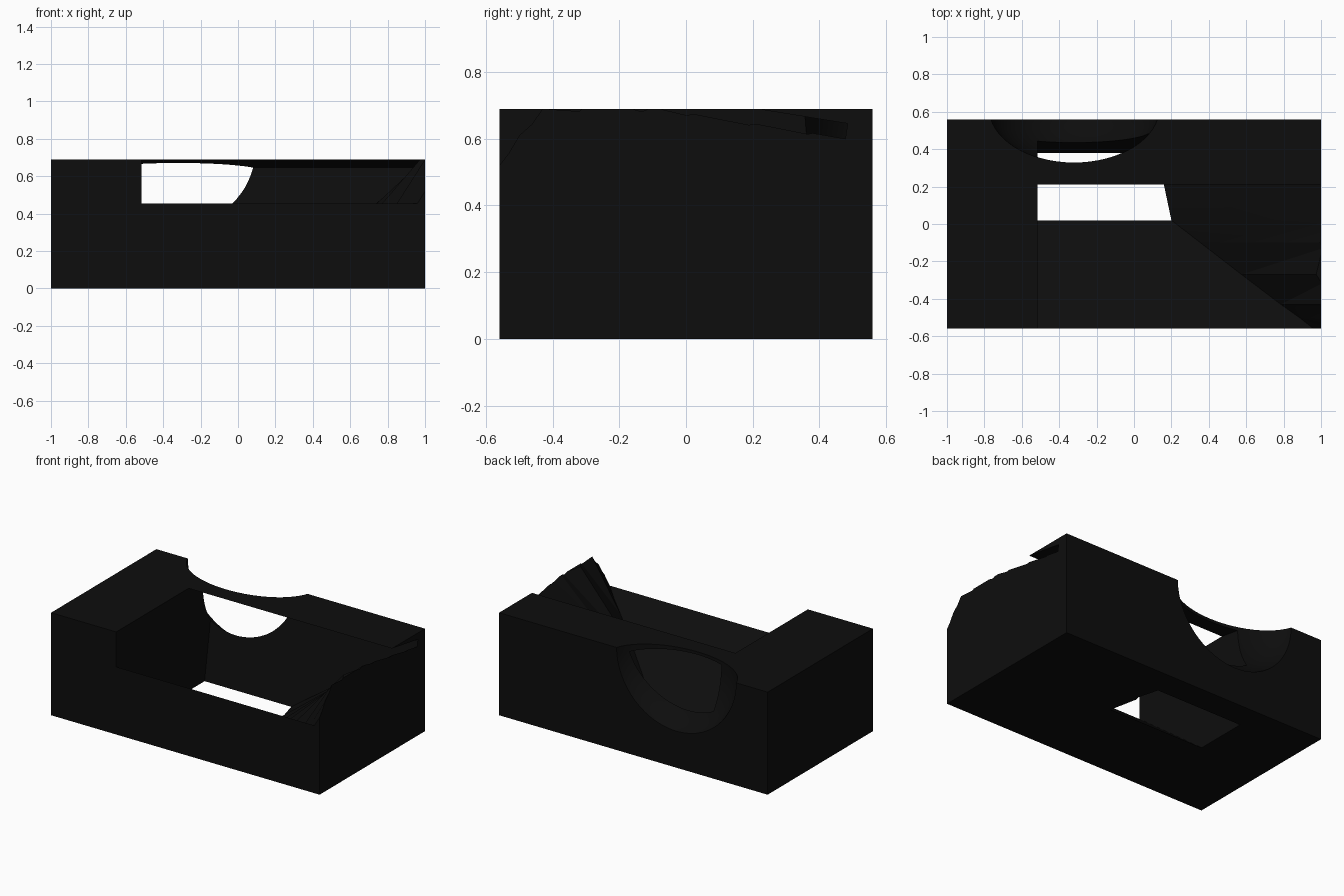
import bpy, bmesh
from mathutils import Vector

if "Cube" in bpy.data.objects:
    bpy.data.objects.remove(bpy.data.objects["Cube"])

black = bpy.data.materials.new("black")
black.diffuse_color = (0.004, 0.004, 0.004, 1)
black.use_nodes = True
black.node_tree.nodes["Principled BSDF"].inputs["Base Color"].default_value = black.diffuse_color


def add_object(name, bm):
    bmesh.ops.recalc_face_normals(bm, faces=bm.faces)
    mesh = bpy.data.meshes.new(name)
    bm.to_mesh(mesh)
    bm.free()
    obj = bpy.data.objects.new(name, mesh)
    bpy.context.collection.objects.link(obj)
    return obj


def cut_off(bm, point, normal):
    """Remove everything beyond a plane and cap the opening."""
    bmesh.ops.bisect_plane(bm, geom=bm.verts[:] + bm.edges[:] + bm.faces[:],
                           plane_co=Vector(point), plane_no=Vector(normal).normalized(),
                           clear_outer=True)
    rim = [e for e in bm.edges if e.is_boundary]
    bmesh.ops.edgeloop_fill(bm, edges=rim)


# main block
bm = bmesh.new()
bmesh.ops.create_cube(bm, size=1)
bmesh.ops.scale(bm, vec=(2, 1.12, 0.69), verts=bm.verts)
bmesh.ops.translate(bm, vec=(0, 0, 0.345), verts=bm.verts)
block = add_object("holder_block", bm)
block.data.materials.append(black)

# pocket cutter: sloping floor with a twisted ramp on the right
# per station: y, a point (x, z) on the ramp, ramp height at x = 1
stations = [(-0.56, 0.96, 0.455, 0.52), (-0.50, 0.885, 0.41, 0.61),
            (-0.43, 0.785, 0.353, 0.69), (-0.27, 0.575, 0.228, 0.72),
            (-0.10, 0.355, 0.094, 0.695), (0.02, 0.20, 0.0, 0.675),
            (0.21, 0.16, 0.0, 0.645), (0.38, 0.13, 0.0, 0.617), (0.60, 0.10, 0.0, 0.585)]
sections = []
for y, x, z, z_end in stations:
    slope = (z_end - z) / (1 - x)
    floor = 0.785 * (0.02 - y)
    sections.append((y, floor, x + (floor - z) / slope, z_end + 0.1 * slope))
sections.insert(0, (-0.62, 0.502, 1.03, 0.60))

bm = bmesh.new()
rings = []
for y, floor, x_floor, z_right in sections:
    outline = [(-0.515, 1.2), (-0.515, floor), (x_floor, floor), (1.1, z_right), (1.1, 1.2)]
    rings.append([bm.verts.new((x, y, z)) for x, z in outline])
for a, b in zip(rings, rings[1:]):
    for i in range(5):
        j = (i + 1) % 5
        bm.faces.new((a[i], a[j], b[j], b[i]))
bm.faces.new(rings[0])
bm.faces.new(rings[-1][::-1])
bmesh.ops.recalc_face_normals(bm, faces=bm.faces)
bmesh.ops.triangulate(bm, faces=bm.faces[:])
cut_off(bm, (0, 0.38, 0), (0, 0.645, -0.105))     # leaning back wall
cut_off(bm, (0, 0.21, 0.69), (0, 0.045, 0.28))    # underside of the back lip
pocket = add_object("pocket_cutter", bm)

# rounded scoop in the back
bm = bmesh.new()
bmesh.ops.create_uvsphere(bm, u_segments=64, v_segments=32, radius=1)
bmesh.ops.scale(bm, vec=(0.455, 0.292, 0.455), verts=bm.verts)
bmesh.ops.translate(bm, vec=(-0.32, 0.62, 0.691), verts=bm.verts)
scoop = add_object("scoop_cutter", bm)

# carve the block
bpy.context.view_layer.objects.active = block
block.select_set(True)
for cutter in (pocket, scoop):
    mod = block.modifiers.new("carve", 'BOOLEAN')
    mod.operation = 'DIFFERENCE'
    mod.solver = 'EXACT'
    mod.object = cutter
    bpy.ops.object.modifier_apply(modifier=mod.name)
    bpy.data.objects.remove(cutter)
bpy.ops.object.shade_smooth_by_angle(angle=0.45)
